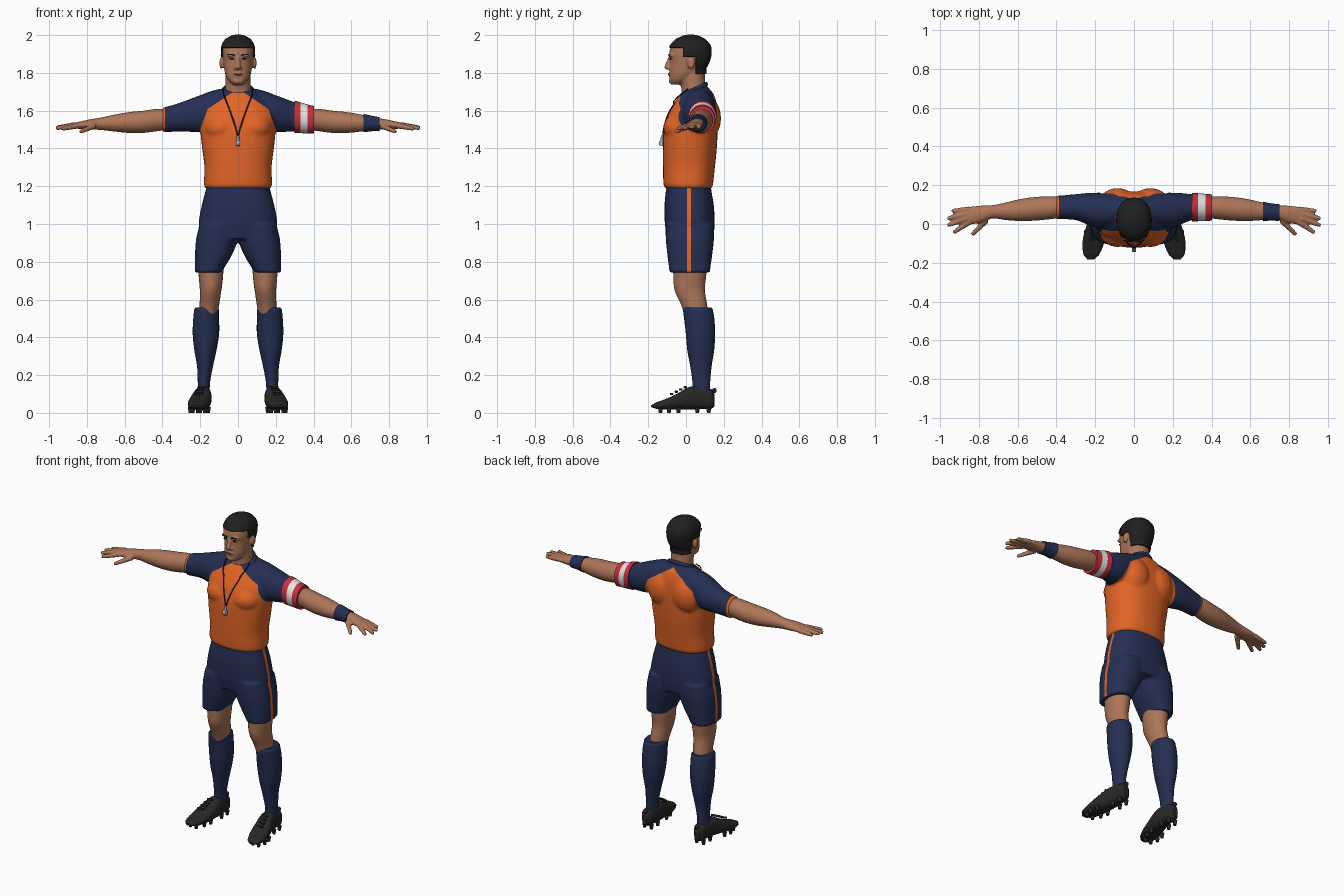
import bpy, bmesh, math
from mathutils import Vector, Matrix
from mathutils.bvhtree import BVHTree

cube = bpy.data.objects.get("Cube")
if cube:
    bpy.data.objects.remove(cube, do_unlink=True)


def material(name, r, g, b):
    m = bpy.data.materials.new(name)
    m.use_nodes = True
    m.diffuse_color = (r, g, b, 1)
    bsdf = next(n for n in m.node_tree.nodes if n.type == 'BSDF_PRINCIPLED')
    bsdf.inputs["Base Color"].default_value = (r, g, b, 1)
    bsdf.inputs["Roughness"].default_value = 0.8
    return m


SKIN = material("skin", 0.42, 0.18, 0.10)
ORANGE = material("orange cloth", 0.76, 0.13, 0.02)
NAVY = material("navy cloth", 0.018, 0.028, 0.085)
BLACK = material("black hair", 0.014, 0.014, 0.014)
BOOT = material("boot leather", 0.02, 0.02, 0.021)
RED = material("red band", 0.58, 0.03, 0.05)
WHITE = material("white band", 0.78, 0.78, 0.78)
STEEL = material("steel", 0.42, 0.43, 0.46)
LIP = material("lip", 0.27, 0.085, 0.055)


def loft(bm, axis, secs, power=2.0, sides=32, steps=5):
    """Smooth tube through sections (t, min a, max a, min b, max b)."""
    rings = []
    n = len(secs)
    for i in range(n - 1):
        p = [Vector(secs[max(0, min(n - 1, i + k))]) for k in (-1, 0, 1, 2)]
        for s in range(steps + (i == n - 2)):
            u = s / steps
            m1, m2 = (p[2] - p[0]) / 2, (p[3] - p[1]) / 2
            q = (p[1] * (2*u**3 - 3*u**2 + 1) + m1 * (u**3 - 2*u**2 + u)
                 + p[2] * (3*u**2 - 2*u**3) + m2 * (u**3 - u**2))
            t = p[1][0] + (p[2][0] - p[1][0]) * u
            ring = []
            for k in range(sides):
                w = 2 * math.pi * k / sides
                c, d = math.cos(w), math.sin(w)
                a = (q[1] + q[2]) / 2 + (q[2] - q[1]) / 2 * math.copysign(abs(c) ** (2 / power), c)
                b = (q[3] + q[4]) / 2 + (q[4] - q[3]) / 2 * math.copysign(abs(d) ** (2 / power), d)
                ring.append(bm.verts.new({'x': (t, a, b), 'y': (a, t, b), 'z': (a, b, t)}[axis]))
            rings.append(ring)
    for r0, r1 in zip(rings, rings[1:]):
        for k in range(sides):
            j = (k + 1) % sides
            bm.faces.new((r0[k], r0[j], r1[j], r1[k]))
    bm.faces.new(rings[0])
    bm.faces.new(rings[-1])


def ball(bm, loc, size):
    bmesh.ops.create_uvsphere(bm, u_segments=20, v_segments=12, radius=1,
                              matrix=Matrix.Translation(loc) @ Matrix.Diagonal((*size, 1)))


def rod(bm, a, b, ra, rb, sides=12):
    a, b = Vector(a), Vector(b)
    m = Matrix.Translation((a + b) / 2) @ (b - a).to_track_quat('Z', 'Y').to_matrix().to_4x4()
    bmesh.ops.create_cone(bm, cap_ends=True, segments=sides, radius1=ra, radius2=rb,
                          depth=(b - a).length, matrix=m)


def finish(name, bm, mats, voxel=0, smooth=3, cuts=(), rule=None):
    """Make the object, optionally fuse its pieces, cut colour borders and paint faces."""
    bmesh.ops.recalc_face_normals(bm, faces=bm.faces)
    mesh = bpy.data.meshes.new(name)
    bm.to_mesh(mesh)
    bm.free()
    ob = bpy.data.objects.new(name, mesh)
    bpy.context.collection.objects.link(ob)
    if voxel:
        r = ob.modifiers.new("fuse", 'REMESH')
        r.mode, r.voxel_size = 'VOXEL', voxel
        s = ob.modifiers.new("soften", 'SMOOTH')
        s.factor, s.iterations = 0.5, smooth
        dg = bpy.context.evaluated_depsgraph_get()
        mesh = bpy.data.meshes.new_from_object(ob.evaluated_get(dg))
        ob.modifiers.clear()
        ob.data = mesh
    mesh.materials.clear()
    for m in mats:
        mesh.materials.append(m)
    if rule:
        b2 = bmesh.new()
        b2.from_mesh(mesh)
        for co, no in cuts:
            bmesh.ops.bisect_plane(b2, geom=b2.verts[:] + b2.edges[:] + b2.faces[:],
                                   plane_co=co, plane_no=no, dist=1e-5)
        b2.normal_update()
        for f in b2.faces:
            f.material_index = int(rule(f.calc_center_median(), f.normal))
        b2.to_mesh(mesh)
        b2.free()
    mesh.shade_smooth()
    mesh.set_sharp_from_angle(angle=math.radians(50))
    return ob


def mirror(ob):
    other = ob.copy()
    other.data = ob.data.copy()
    other.name = ob.name.replace("left", "right")
    other.data.transform(Matrix.Scale(-1, 4, (1, 0, 0)))
    other.data.flip_normals()
    bpy.context.collection.objects.link(other)


# Shirt: body, raglan sleeves, chest and shoulder blades fused together
bm = bmesh.new()
loft(bm, 'z', [(1.185, -.165, .165, -.1, .13), (1.2, -.18, .18, -.118, .142), (1.3, -.178, .178, -.122, .153),
               (1.4, -.19, .19, -.122, .163), (1.5, -.2, .2, -.117, .168), (1.58, -.2, .2, -.095, .168),
               (1.64, -.165, .165, -.062, .162), (1.69, -.11, .11, -.028, .145), (1.735, -.062, .062, .02, .11)], 2.3)
sleeve = [(.06, .02, .13, 1.56, 1.72), (.12, -.01, .15, 1.52, 1.71), (.2, -.017, .162, 1.488, 1.682),
          (.3, .02, .154, 1.49, 1.645), (.4, .024, .146, 1.485, 1.617)]
for s in (1, -1):
    loft(bm, 'x', [(s * v[0], *v[1:]) for v in sleeve], 2.1)
    ball(bm, (s * .085, .1, 1.56), (.1, .086, .12))
    ball(bm, (s * .085, -.03, 1.51), (.095, .09, .08))
cuts = [((-.386, 0, 0), (1, 0, 0))]
for s in (1, -1):
    cuts += [((s * .07, 0, 1.67), (s * .67, 0, 1)), ((s * .16, 0, 1.61), (s * 2.75, 0, 1))]


def raglan(c, n):
    x = abs(c.x)
    sleeve_part = c.z > 1.67 - .67 * (x - .07) or c.z > 1.61 - 2.75 * (x - .16)
    return sleeve_part and c.x > -.386


shirt = finish("shirt", bm, [ORANGE, NAVY], .009, 4, cuts, raglan)
tree = BVHTree.FromPolygons([v.co for v in shirt.data.vertices], [p.vertices for p in shirt.data.polygons])

# Collar: tilted ring round the neck
bm = bmesh.new()
ring = [Vector((.078 * math.cos(a), .035 + .07 * math.sin(a), 1.7 + .04 * math.sin(a)))
        for a in (2 * math.pi * k / 32 for k in range(33))]
for a, b in zip(ring, ring[1:]):
    rod(bm, a, b, .013, .013)
finish("collar", bm, [NAVY], .006, 3)

# Armband with a white centre stripe, on the left sleeve only
bm = bmesh.new()
loft(bm, 'x', [(.298, .013, .161, 1.483, 1.653), (.35, .015, .157, 1.48, 1.638), (.402, .017, .153, 1.478, 1.625)], 2.1)
finish("armband", bm, [RED, WHITE], cuts=[((.331, 0, 0), (1, 0, 0)), ((.368, 0, 0), (1, 0, 0))],
       rule=lambda c, n: .331 < c.x < .368)

# Arms with hands
bm = bmesh.new()
loft(bm, 'x', [(.35, .035, .135, 1.5, 1.6), (.42, .026, .143, 1.492, 1.61), (.5, .018, .14, 1.482, 1.6),
               (.58, .015, .13, 1.482, 1.592), (.66, .02, .112, 1.49, 1.578), (.73, .028, .097, 1.498, 1.563),
               (.79, .008, .095, 1.5, 1.553), (.84, -.002, .09, 1.503, 1.542), (.87, .005, .08, 1.508, 1.535)])
for base, tip in (((.85, .01, 1.52), (.925, -.04, 1.505)), ((.86, .03, 1.524), (.955, -.005, 1.508)),
                  ((.86, .052, 1.524), (.955, .03, 1.512)), ((.85, .075, 1.522), (.932, .068, 1.512)),
                  ((.76, .02, 1.52), (.83, -.05, 1.49))):
    rod(bm, base, tip, .016, .011)
    ball(bm, tip, (.011,) * 3)
mirror(finish("left_arm", bm, [SKIN], .006, 2))

bm = bmesh.new()
loft(bm, 'x', [(.665, .014, .114, 1.486, 1.582), (.71, .018, .106, 1.491, 1.573), (.75, .015, .103, 1.491, 1.566)])
finish("wristband", bm, [NAVY])

# Shorts with side stripes
bm = bmesh.new()
loft(bm, 'z', [(.92, -.19, .19, -.1, .145), (1, -.208, .208, -.112, .152), (1.1, -.192, .192, -.114, .147),
               (1.2, -.168, .168, -.105, .132)], 2.3)
for s in (1, -1):
    leg = [(.743, .083, .228, -.088, .127), (.83, .035, .228, -.098, .138), (.92, .0, .222, -.107, .148),
           (1, .0, .205, -.108, .148)]
    loft(bm, 'z', [(v[0], *sorted((s * v[1], s * v[2])), *v[3:]) for v in leg], 2.4)
finish("shorts", bm, [NAVY, ORANGE], .009, 4, [((0, .006, 0), (0, 1, 0)), ((0, .026, 0), (0, 1, 0))],
       lambda c, n: .006 < c.y < .026 and c.x * n.x > .1)

# Bare legs, socks and boots
bm = bmesh.new()
loft(bm, 'z', [(.5, .11, .205, -.005, .12), (.57, .1, .203, -.025, .112), (.65, .088, .202, -.06, .1),
               (.71, .08, .207, -.066, .105), (.8, .075, .212, -.07, .115)])
mirror(finish("left_leg", bm, [SKIN]))

bm = bmesh.new()
loft(bm, 'z', [(.08, .15, .215, .03, .13), (.16, .148, .213, .034, .128), (.25, .132, .217, .022, .136),
               (.33, .114, .231, .007, .149), (.42, .1, .24, -.001, .154), (.5, .1, .237, -.01, .15),
               (.548, .1, .232, -.015, .142), (.558, .108, .225, -.008, .134)])
mirror(finish("left_sock", bm, [NAVY]))

bm = bmesh.new()
loft(bm, 'y', [(.152, .168, .202, .035, .1), (.135, .15, .217, .022, .125), (.08, .143, .222, .02, .138),
               (.02, .14, .236, .018, .138), (-.05, .145, .258, .018, .1), (-.11, .158, .266, .018, .073),
               (-.16, .18, .26, .022, .055), (-.184, .205, .24, .03, .042)], 2.5)
ball(bm, (.183, .15, .118), (.014, .012, .014))
for k in range(4):
    y, z = .0 - k * .024, .136 - k * .012
    rod(bm, (.178 + k * .004, y, z), (.212 + k * .006, y - .008, z), .006, .006)
for x, y in ((.16, .12), (.208, .12), (.158, .06), (.212, .06), (.165, -.04), (.245, -.04),
             (.175, -.09), (.252, -.09), (.2, -.135), (.24, -.135)):
    rod(bm, (x, y, .03), (x, y, 0), .014, .009, 8)
mirror(finish("left_boot", bm, [BOOT]))

# Head with neck, nose, brow, chin and ears
bm = bmesh.new()
loft(bm, 'z', [(1.66, -.075, .075, -.02, .11), (1.72, -.068, .068, -.025, .105), (1.78, -.066, .066, -.03, .1),
               (1.84, -.06, .06, -.02, .1)])
loft(bm, 'z', [(1.738, -.028, .028, -.078, -.02), (1.758, -.05, .05, -.086, .02), (1.79, -.066, .066, -.087, .06),
               (1.82, -.073, .073, -.086, .095), (1.86, -.079, .079, -.084, .118), (1.9, -.083, .083, -.089, .128),
               (1.94, -.081, .081, -.08, .125), (1.972, -.064, .064, -.052, .1), (1.99, -.035, .035, -.015, .065),
               (1.995, -.012, .012, .01, .04)], 2.2)
rod(bm, (0, -.084, 1.885), (0, -.1, 1.828), .009, .015)
ball(bm, (0, -.1, 1.828), (.013, .015, .011))
ball(bm, (0, -.076, 1.757), (.028, .015, .017))
ball(bm, (0, -.084, 1.792), (.026, .01, .012))
for s in (1, -1):
    ball(bm, (s * .014, -.088, 1.824), (.009, .012, .008))
    ball(bm, (s * .034, -.08, 1.893), (.028, .011, .009))
    ball(bm, (s * .088, .028, 1.852), (.01, .02, .032))
head = finish("head", bm, [SKIN], .006, 3)

# Hair: the part of the scalp inside the hairline, thickened outward
bm = bmesh.new()
bm.from_mesh(head.data)
for co, no in (((0, 0, 1.932), (0, 0, 1)), ((0, 0, 1.885), (0, 0, 1)), ((0, 0, 1.795), (0, 0, 1)),
               ((0, -.015, 0), (0, 1, 0)), ((0, .05, 0), (0, 1, 0))):
    bmesh.ops.bisect_plane(bm, geom=bm.verts[:] + bm.edges[:] + bm.faces[:], plane_co=co, plane_no=no, dist=1e-5)


def bald(c):
    return not (c.z > 1.932 or (c.y > -.015 and c.z > 1.885) or (c.y > .05 and c.z > 1.795))


bmesh.ops.delete(bm, geom=[f for f in bm.faces if bald(f.calc_center_median())], context='FACES')
hair = finish("hair", bm, [BLACK])
thick = hair.modifiers.new("thickness", 'SOLIDIFY')
thick.thickness, thick.offset = .008, 1

# Face details
bm = bmesh.new()
for s in (1, -1):
    rod(bm, (s * .016, -.091, 1.894), (s * .052, -.083, 1.898), .004, .003)
finish("eyebrows", bm, [BLACK])
bm = bmesh.new()
for s in (1, -1):
    ball(bm, (s * .033, -.083, 1.874), (.011, .005, .004))
finish("eyes", bm, [BLACK])
bm = bmesh.new()
ball(bm, (0, -.09, 1.792), (.024, .006, .005))
finish("mouth", bm, [LIP])

# Neck cord draped over the chest, and the whistle
bm = bmesh.new()
for s in (1, -1):
    pts = [Vector((s * .078, .01, 1.715))]
    for k in range(13):
        u = k / 12
        x, z = s * (.073 * (1 - u) ** 1.2 + .003), 1.685 - .215 * u
        hit = tree.ray_cast(Vector((x, -1, z)), Vector((0, 1, 0)))[0]
        pts.append(Vector((x, (hit.y if hit else -.1) - .003 - .012 * (u < .2), z)))
    for a, b in zip(pts, pts[1:]):
        rod(bm, a, b, .0035, .0035, 8)
finish("neck_cord", bm, [BLACK])

front = pts[-1].y
bm = bmesh.new()
rod(bm, (-.01, front - .006, 1.428), (.01, front - .006, 1.428), .016, .016, 20)
rod(bm, (0, front - .006, 1.43), (0, front - .004, 1.468), .009, .006)
finish("whistle", bm, [STEEL])
